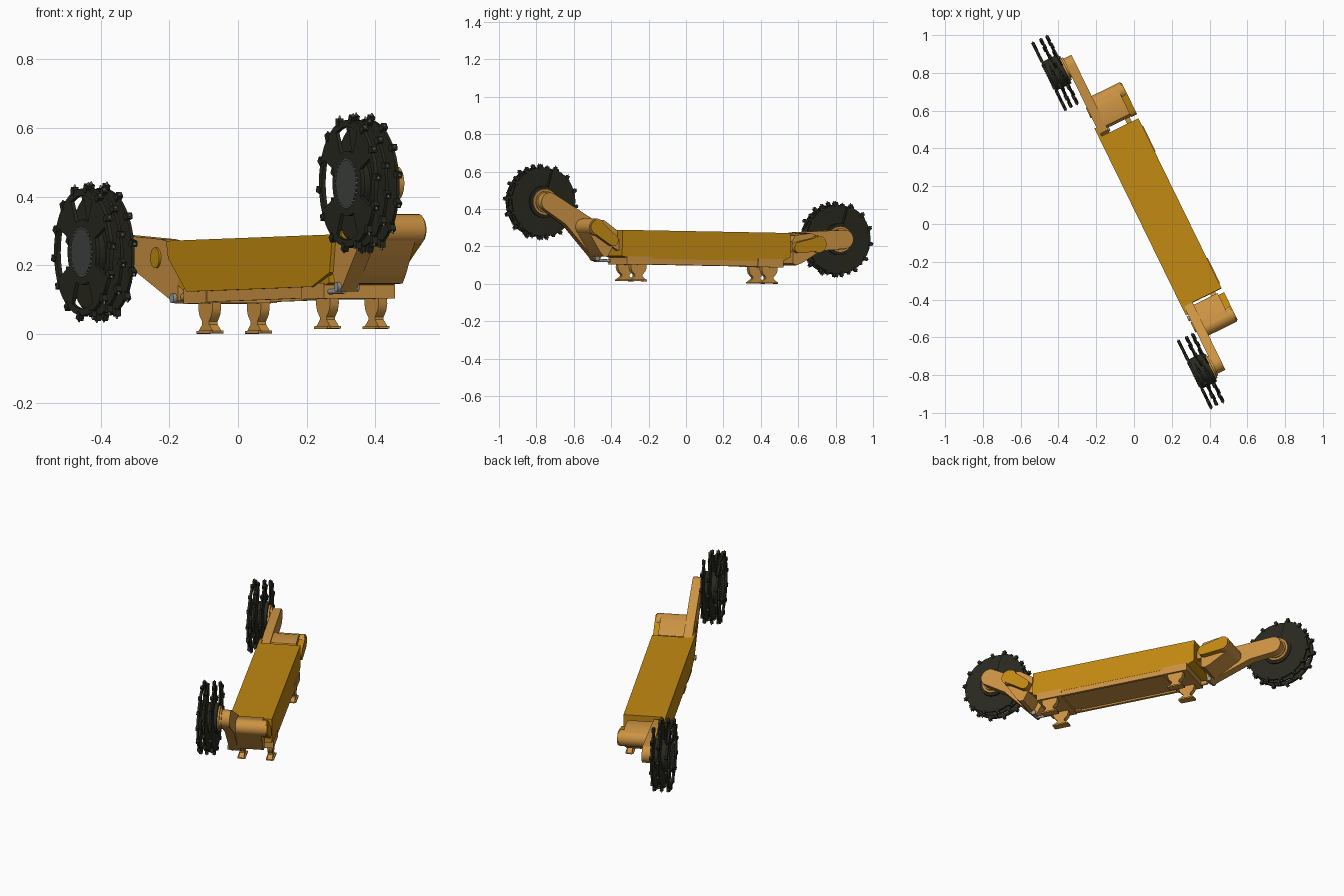
import bpy, bmesh, math
from mathutils import Matrix, Vector

if "Cube" in bpy.data.objects:
    bpy.data.objects.remove(bpy.data.objects["Cube"])

# Local frame: x across the machine, y along it, z up; WORLD turns and pitches it
WORLD = Matrix.Rotation(math.radians(26.05), 4, 'Z') @ Matrix.Rotation(-0.017, 4, 'X')


def material(name, rgb):
    m = bpy.data.materials.new(name)
    m.diffuse_color = (*rgb, 1)
    m.use_nodes = True
    m.node_tree.nodes["Principled BSDF"].inputs["Base Color"].default_value = m.diffuse_color
    return m


YELLOW = material("golden_yellow", (0.54, 0.25, 0.006))
ORANGE = material("warm_orange", (0.60, 0.29, 0.055))
DARK = material("dark_steel", (0.022, 0.022, 0.014))
GREY = material("hub_grey", (0.055, 0.06, 0.053))
SILVER = material("bright_steel", (0.32, 0.32, 0.32))


def finish(name, bm, *mats):
    bmesh.ops.recalc_face_normals(bm, faces=bm.faces)
    bm.transform(WORLD)
    me = bpy.data.meshes.new(name)
    bm.to_mesh(me)
    bm.free()
    for m in mats:
        me.materials.append(m)
    ob = bpy.data.objects.new(name, me)
    bpy.context.collection.objects.link(ob)
    bpy.ops.object.select_all(action='DESELECT')
    ob.select_set(True)
    bpy.context.view_layer.objects.active = ob
    bpy.ops.object.shade_smooth_by_angle(angle=math.radians(30))
    return ob


def add_prism(bm, pts, x0, x1):
    """Side profile of (y, z) points, swept across the machine."""
    a = [bm.verts.new((x0, y, z)) for y, z in pts]
    b = [bm.verts.new((x1, y, z)) for y, z in pts]
    bm.faces.new(a)
    bm.faces.new(b[::-1])
    for i in range(len(pts)):
        j = (i + 1) % len(pts)
        bm.faces.new((a[i], b[i], b[j], a[j]))


def prism(name, pts, x0, x1, mat):
    bm = bmesh.new()
    add_prism(bm, pts, x0, x1)
    return finish(name, bm, mat)


def arc(c, r, a0=0, a1=360, n=32):
    full = a1 - a0 == 360
    k = n if full else n + 1
    return [(c[0] + r * math.cos(math.radians(a0 + (a1 - a0) * i / n)),
             c[1] + r * math.sin(math.radians(a0 + (a1 - a0) * i / n))) for i in range(k)]


def capsule(c0, r0, c1, r1):
    t = math.degrees(math.atan2(c1[1] - c0[1], c1[0] - c0[0]))
    return arc(c0, r0, t + 90, t + 270, 14) + arc(c1, r1, t - 90, t + 90, 14)


def rect(y0, y1, z0, z1):
    return [(y0, z0), (y1, z0), (y1, z1), (y0, z1)]


def add_sector(bm, c, r0, r1, x, thick, a0, a1, lead=0.0, n=40):
    """Annular plate, helical when lead is not zero."""
    rows = []
    for i in range(n + 1):
        t = math.radians(a0 + (a1 - a0) * i / n)
        v = x + lead * i / n
        rows.append([bm.verts.new((v + dv, c[0] + r * math.cos(t), c[1] + r * math.sin(t)))
                     for r, dv in ((r0, 0), (r1, 0), (r1, thick), (r0, thick))])
    for p, q in zip(rows, rows[1:]):
        for k in range(4):
            m = (k + 1) % 4
            bm.faces.new((p[k], p[m], q[m], q[k]))
    bm.faces.new(rows[0])
    bm.faces.new(rows[-1][::-1])


def add_pick(bm, c, x, ang):
    """Cutting pick: holder block plus bright tip."""
    t = math.radians(ang)
    place = Matrix.Translation((x, c[0], c[1])) @ Matrix.Rotation(t, 4, 'X')
    lean = Matrix.Translation((0, 0.187, 0)) @ Matrix.Rotation(0.35, 4, 'X')
    bmesh.ops.create_cube(bm, size=1, matrix=place @ lean @ Matrix.Diagonal((0.017, 0.024, 0.018, 1)))
    n = len(bm.faces)
    tip = Matrix.Translation((0, 0.014, 0)) @ Matrix.Rotation(-math.pi / 2, 4, 'X')
    bmesh.ops.create_cone(bm, cap_ends=True, segments=6, radius1=0.006, radius2=0.002,
                          depth=0.012, matrix=place @ lean @ tip)
    bm.faces.ensure_lookup_table()
    for f in bm.faces[n:]:
        f.material_index = 1


# Main body, face panel and under tray
prism("main_body", [(-0.513, 0.28), (0.488, 0.28), (0.488, 0.15), (0.44, 0.128),
                    (-0.46, 0.128), (-0.513, 0.14)], 0.045, 0.267, YELLOW)
prism("face_panel", [(-0.561, 0.28), (0.542, 0.28), (0.53, 0.23), (0.41, 0.13),
                     (-0.42, 0.13), (-0.54, 0.17)], 0.034, 0.05, YELLOW)
prism("under_tray", rect(-0.44, 0.41, 0.108, 0.13), 0.06, 0.255, ORANGE)
for i, x in enumerate((0.045, 0.25)):
    prism(f"tray_rail_{i}", rect(-0.36, 0.34, 0.098, 0.13), x, x + 0.016, ORANGE)

# Sliding shoes in pairs at each end
for end, u in (("front", -0.41), ("rear", 0.37)):
    prism(f"{end}_shoe_mount", rect(u - 0.075, u + 0.075, 0.095, 0.14), 0.042, 0.272, ORANGE)
    for i, x in enumerate((0.09, 0.247)):
        half = [(0.045, 0.13), (0.047, 0.08), (0.04, 0.06), (0.022, 0.042), (0.022, 0.034),
                (0.048, 0.014), (0.048, 0.0075)]
        pts = [(u + y, z) for y, z in half] + [(u - y, z) for y, z in half[::-1]]
        prism(f"{end}_shoe_{i}", pts, x - 0.014, x + 0.014, ORANGE)
        prism(f"{end}_shoe_sole_{i}", rect(u - 0.045, u + 0.045, 0.0075, 0.016),
              x - 0.022, x + 0.022, ORANGE)

# Ranging arm, motor, ram and cutting drum at each end
for end, s, piv, deg in (("front", -1, 0.52, 28.5), ("rear", 1, 0.505, 2.4)):
    ca, sa = math.cos(math.radians(deg)), math.sin(math.radians(deg))

    def P(pts):
        return [(s * (piv + a * ca - b * sa), 0.237 + a * sa + b * ca) for a, b in pts]

    hub, motor = (0.391, 0), (0.153, -0.02)
    prism(f"{end}_arm", P([(-0.02, -0.13), (0.0, -0.14), (0.25, -0.058)]
                          + arc(hub, 0.05, -90, 90, 16)
                          + [(0.1, 0.045), (0.0, 0.035), (-0.02, 0.0)]), 0.046, 0.096, ORANGE)
    prism(f"{end}_gearbox", P([(0.008, -0.12), (0.03, -0.13), (0.06, -0.12), (0.18, -0.055),
                               (0.17, 0.02), (0.12, 0.04), (0.025, 0.03), (0.01, 0.0)]),
          0.06, 0.237, ORANGE)
    prism(f"{end}_motor", P(arc(motor, 0.045)), 0.05, 0.264, ORANGE)
    prism(f"{end}_motor_link", P(capsule((0.035, -0.035), 0.03, motor, 0.038)), 0.235, 0.27, YELLOW)
    prism(f"{end}_arm_boss", P(arc((0.125, -0.01), 0.03)), 0.04, 0.05, YELLOW)
    for i, x in enumerate((0.055, 0.2)):
        prism(f"{end}_hinge_lug_{i}", P(capsule((-0.03, -0.03), 0.028, (0.04, -0.03), 0.028)),
              x, x + 0.028, ORANGE)

    # Hydraulic ram under the body
    foot = P([(0.0, -0.125)])[0]
    z = 0.115
    prism(f"{end}_ram_pin", arc(foot, 0.014, n=16), 0.035, 0.105, SILVER)
    for nm, y0, y1, r, mat in (("ram_rod", 0.43, abs(foot[0]), 0.008, SILVER),
                               ("ram_barrel", 0.30, 0.48, 0.013, ORANGE)):
        bm = bmesh.new()
        m = Matrix.Translation((0.062, s * (y0 + y1) / 2, z)) @ Matrix.Rotation(math.pi / 2, 4, 'X')
        bmesh.ops.create_cone(bm, cap_ends=True, segments=16, radius1=r, radius2=r,
                              depth=y1 - y0, matrix=m)
        finish(f"{end}_{nm}", bm, mat)

    # Drum: windowed face ring, helical vanes, barrel
    c = P([hub])[0]
    bm = bmesh.new()
    add_sector(bm, c, 0.165, 0.185, -0.066, 0.012, 0, 360)
    add_sector(bm, c, 0.05, 0.095, -0.066, 0.012, 0, 360)
    for k in range(4):
        add_sector(bm, c, 0.09, 0.17, -0.066, 0.011, 90 * k + 25, 90 * k + 65, n=8)
    add_sector(bm, c, 0.06, 0.185, -0.038, 0.009, 75, 435, 0.025)
    add_sector(bm, c, 0.06, 0.185, -0.002, 0.009, 75, 435, 0.025)
    add_sector(bm, c, 0.03, 0.085, -0.06, 0.09, 0, 360)
    finish(f"{end}_drum", bm, DARK)

    bm = bmesh.new()
    for k in range(14):
        f = (k + 0.5) / 14
        add_pick(bm, c, -0.06, 360 * f + 8)
        add_pick(bm, c, -0.034 + 0.025 * f, 75 + 360 * f)
        add_pick(bm, c, 0.003 + 0.025 * f, 83 + 360 * f)
    finish(f"{end}_picks", bm, DARK, SILVER)

    # Hub cap with bolt ring, and shaft flanges
    prism(f"{end}_hub_cap", arc(c, 0.068), -0.069, -0.05, GREY)
    bm = bmesh.new()
    for y, zz in arc(c, 0.07, n=30):
        add_prism(bm, arc((y, zz), 0.003, n=6), -0.071, -0.06)
    finish(f"{end}_hub_bolts", bm, SILVER)
    prism(f"{end}_shaft_flange", arc(c, 0.07), 0.028, 0.04, ORANGE)
    prism(f"{end}_shaft_collar", arc(c, 0.058), 0.036, 0.05, ORANGE)
